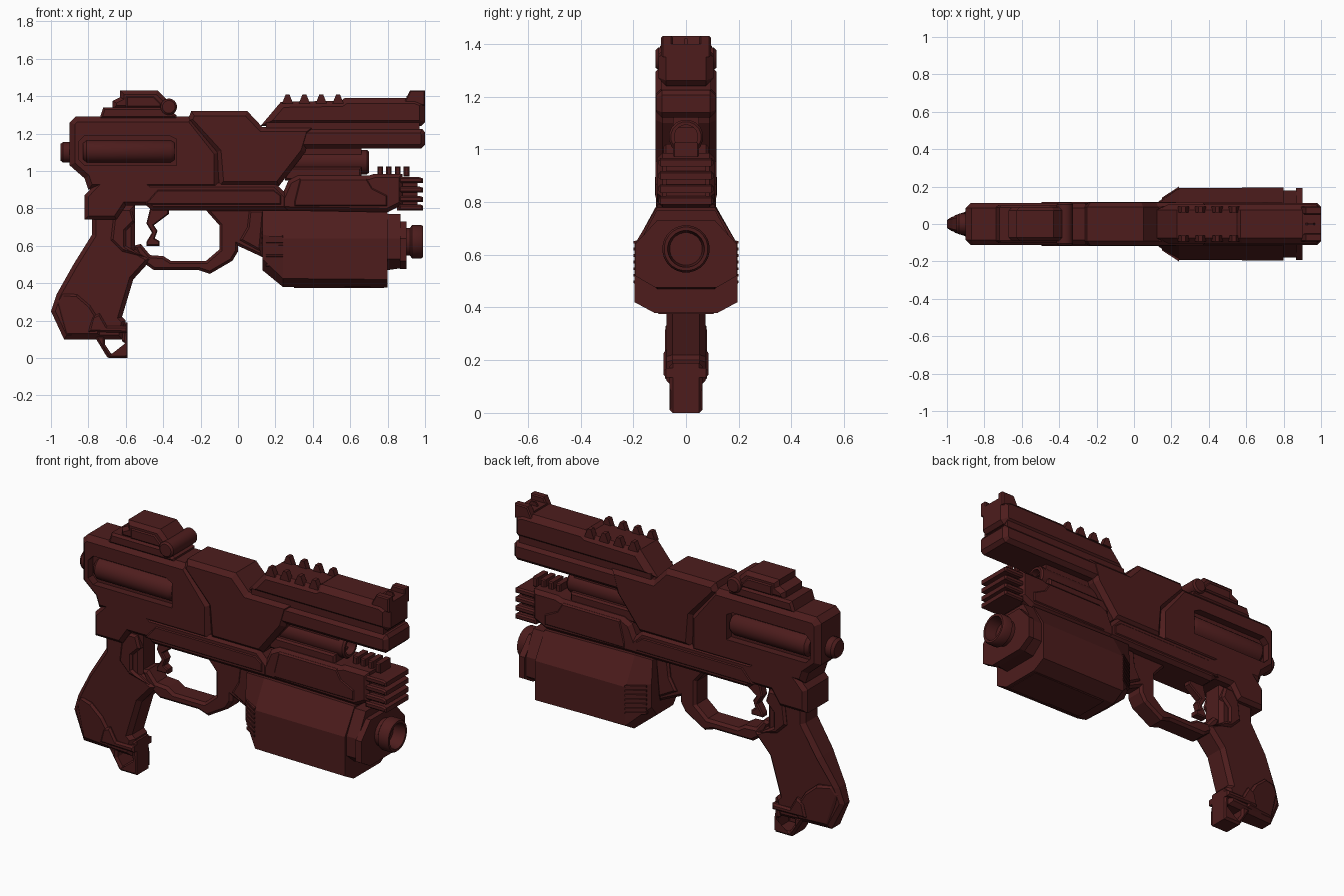
import bpy, bmesh, math
from mathutils import Vector

mat = bpy.data.materials.new("dark_red")
mat.diffuse_color = (0.075, 0.012, 0.012, 1)


def finish(name, bm):
    bmesh.ops.recalc_face_normals(bm, faces=bm.faces)
    me = bpy.data.meshes.new(name)
    bm.to_mesh(me)
    bm.free()
    ob = bpy.data.objects.new(name, me)
    me.materials.append(mat)
    bpy.context.collection.objects.link(ob)
    return ob


def prism(name, pts, hw, ch=0.0, y=0.0, shape=None):
    """Side profile (x, z) extruded to +-hw around y, rims chamfered by ch."""
    bm = bmesh.new()
    a = [bm.verts.new((p[0], y - hw, p[1])) for p in pts]
    b = [bm.verts.new((p[0], y + hw, p[1])) for p in pts]
    caps = [bm.faces.new(a), bm.faces.new(b[::-1])]
    n = len(pts)
    for i in range(n):
        bm.faces.new((a[i], b[i], b[(i + 1) % n], a[(i + 1) % n]))
    bmesh.ops.recalc_face_normals(bm, faces=bm.faces)
    if ch:
        rim = list({e for f in caps for e in f.edges})
        bmesh.ops.bevel(bm, geom=rim, offset=ch, segments=1, affect='EDGES', clamp_overlap=True)
    if shape:
        for v in bm.verts:
            v.co.y *= shape(v.co)
    return finish(name, bm)


def box(name, x0, x1, z0, z1, hw, ch=0.0, y=0.0):
    return prism(name, [(x0, z0), (x1, z0), (x1, z1), (x0, z1)], hw, ch, y)


def loft(name, rings):
    bm = bmesh.new()
    vs = [[bm.verts.new(p) for p in r] for r in rings]
    n = len(rings[0])
    for r, s in zip(vs, vs[1:]):
        for i in range(n):
            bm.faces.new((r[i], r[(i + 1) % n], s[(i + 1) % n], s[i]))
    bm.faces.new(vs[0])
    bm.faces.new(vs[-1][::-1])
    return finish(name, bm)


def lathe(name, prof, c, axis='X', segs=24):
    """Profile of (distance along axis, radius) turned round the axis through c."""
    rings = []
    for d, r in prof:
        ring = []
        for i in range(segs):
            t = 2 * math.pi * (i + 0.5) / segs
            u, v = r * math.cos(t), r * math.sin(t)
            ring.append(Vector(c) + Vector((d, u, v) if axis == 'X' else (u, d, v)))
        rings.append(ring)
    ob = loft(name, rings)
    bpy.ops.object.select_all(action='DESELECT')
    ob.select_set(True)
    bpy.context.view_layer.objects.active = ob
    bpy.ops.object.shade_smooth_by_angle(angle=math.radians(35))
    return ob


# Rear receiver with a recess on each side holding a tube
rear = prism("rear_receiver", [(-.9, 1.03), (-.82, .96), (-.8, .9), (-.1, .9), (-.1, 1.1), (-.25, 1.29),
                               (-.87, 1.29), (-.9, 1.26)], .113, .028)
for s, side in ((-1, "right"), (1, "left")):
    cut = prism("recess_cutter_" + side, [(-.85, 1.06), (-.82, 1.03), (-.33, 1.03), (-.33, 1.17), (-.37, 1.19),
                                          (-.82, 1.19), (-.85, 1.16)], .05, 0, s * .12)
    cut.hide_render = True
    cut.hide_viewport = True
    m = rear.modifiers.new("recess", 'BOOLEAN')
    m.object = cut
    m.solver = 'EXACT'
    lathe("side_tube_" + side, [(-.83, .045), (-.81, .062), (-.36, .062), (-.34, .05)], (0, s * .052, 1.105))
lathe("rear_knob", [(-.95, .045), (-.935, .056), (-.88, .056)], (0, 0, 1.1), segs=16)

# Middle receiver
prism("middle_receiver", [(-.27, 1.27), (-.25, 1.32), (.05, 1.32), (.13, 1.235), (.4, 1.235), (.36, 1.1),
                          (.22, .92), (-.1, .92), (-.115, 1.1)], .115, .025)

# Upper barrel with front sight, lower barrel
prism("upper_barrel", [(.12, 1.24), (.23, 1.37), (.55, 1.375), (.57, 1.39), (.95, 1.39), (1, 1.37), (1, 1.26),
                       (.98, 1.24)], .105, .03)
prism("lower_barrel", [(.2, 1.225), (.985, 1.225), (1, 1.205), (1, 1.14), (.98, 1.12), (.25, 1.12)], .113, .022)
box("barrel_joint", .15, .97, 1.2, 1.26, .095)
for s, side in ((-1, "right"), (1, "left")):
    prism("front_sight_" + side, [(.89, 1.37), (.92, 1.43), (1, 1.43), (1, 1.35), (.89, 1.35)], .022, .006, s * .072)
    for i in range(4):
        x = .235 + i * .09
        prism(f"sight_tooth_{side}_{i}", [(x, 1.36), (x + .02, 1.41), (x + .04, 1.41), (x + .06, 1.36)],
              .016, 0, s * .078)
prism("sight_blade", [(.9, 1.37), (.93, 1.42), (.96, 1.42), (.98, 1.37)], .005)
box("sight_base", .9, 1, 1.36, 1.4, .06)

# Gas rod under the barrel
lathe("gas_rod", [(.2, .066), (.69, .066), (.7, .058), (.7, .045), (.62, .045)], (0, 0, 1.047), segs=16)
box("gas_rod_base", .25, .66, .95, 1.02, .085, .01)
box("gas_rod_hanger", .3, .66, 1.08, 1.13, .05)

# Fore rail with cooling fins and top teeth
prism("fore_rail", [(.2, .79), (.27, .95), (.32, .975), (.7, .975), (.73, .985), (.88, .985), (.88, .82),
                    (.8, .78)], .11, .02)
prism("fore_rail_panel", [(.3, .84), (.33, .96), (.69, .96), (.72, .91), (.8, .87), (.8, .81), (.3, .81)], .115, .008)
box("fin_core", .85, .96, .79, .96, .075)
for i, z in enumerate((.79, .835, .885, .935)):
    prism(f"cooling_fin_{i}", [(.86, z), (.99, z), (.99, z + .025), (.97, z + .032), (.86, z + .032)], .105, .008)
for i in range(4):
    box(f"rail_tooth_{i}", .745 + i * .047, .775 + i * .047, .97, 1.025, .05, .006)

# Long lower frame
prism("lower_frame", [(-.82, .74), (-.82, .87), (-.72, .975), (-.52, .975), (-.465, .935), (.2, .935), (.265, .87),
                      (.265, .79), (-.46, .79), (-.49, .815), (-.6, .815), (-.65, .74)], .113, .02)
prism("frame_band", [(-.5, .82), (-.43, .9), (.19, .9), (.23, .87), (.23, .82)], .118, .006)

# Grip: the rear of the swell narrows
def grip_taper(co):
    return 1 - .6 * min(1, max(0, (-.86 - co.x) / .14))

prism("grip", [(-.78, .76), (-.78, .66), (-.88, .5), (-.97, .34), (-1, .25), (-.93, .1), (-.62, .1), (-.6, .2),
               (-.62, .22), (-.56, .42), (-.46, .53), (-.55, .58), (-.55, .82), (-.7, .82)], .074, .022,
      shape=grip_taper)
prism("grip_upper_plate", [(-.66, .8), (-.57, .8), (-.55, .73), (-.6, .68), (-.6, .6), (-.5, .54), (-.62, .57),
                           (-.68, .63)], .088, .012)
prism("grip_swell_panel", [(-.97, .3), (-.94, .345), (-.86, .34), (-.79, .28), (-.74, .2), (-.74, .12), (-.92, .12)],
      .08, .012, shape=grip_taper)
prism("grip_base_band", [(-.8, .14), (-.78, .22), (-.74, .24), (-.7, .17), (-.59, .17), (-.59, .135)], .085, .01)
# Lanyard loop
prism("lanyard_loop", [(-.77, .12), (-.7, .005), (-.69, 0), (-.59, 0), (-.59, .19), (-.62, .19), (-.62, .09),
                       (-.605, .08), (-.605, .025), (-.68, .025), (-.71, .07), (-.71, .12)], .062, .012)

# Trigger guard and trigger
prism("trigger_guard", [(-.56, .6), (-.52, .52), (-.45, .47), (-.21, .47), (-.15, .45), (-.03, .52), (0, .57),
                        (0, .6), (.13, .54), (.16, .8), (-.18, .8), (-.1, .71), (-.1, .58), (-.17, .52),
                        (-.36, .52), (-.4, .545), (-.47, .55), (-.52, .61)], .06, .014)
prism("guard_front_panel", [(.01, .63), (.12, .57), (.14, .79), (.06, .79), (.05, .7)], .075, .01)
prism("trigger", [(-.47, .8), (-.49, .72), (-.46, .67), (-.49, .62), (-.49, .6), (-.42, .6), (-.42, .625), (-.445, .64),
                  (-.43, .68), (-.45, .71), (-.37, .77), (-.37, .8)], .025, .006)


# Big lower pod: eight-sided section that flares from the rear
def pod_ring(x, hw, top, low, waist=.64, sill=.42):
    half = [(.11 * min(1, hw / .12), top), (hw, waist), (hw, sill), (.6 * hw, low)]
    return [(x, y, z) for y, z in half] + [(x, -y, z) for y, z in half[::-1]]

loft("pod_body", [pod_ring(.13, .12, .79, .47, .66, .53), pod_ring(.24, .192, .79, .38, .64, .425),
                  pod_ring(.8, .195, .78, .378, .64, .42)])
loft("pod_neck", [pod_ring(.8, .18, .77, .47, .64, .53), pod_ring(.87, .18, .77, .48, .64, .53)])
loft("pod_front_plate", [pod_ring(.865, .193, .73, .475, .64, .52), pod_ring(.9, .193, .73, .475, .64, .52)])
lathe("muzzle", [(.88, .075), (.92, .075), (.93, .09), (.98, .09), (.99, .083), (.99, .07), (.92, .062)],
      (0, 0, .622), segs=24)
prism("pod_belly_panel", [(.3, .4), (.5, .4), (.54, .44), (.66, .44), (.7, .4), (.78, .4), (.78, .375), (.3, .375)],
      .11, .006)
for s, side in ((-1, "right"), (1, "left")):
    # Louvres lie on the flared rear faces
    for i in range(7):
        z = .49 + i * .025
        loft(f"louvre_{side}_{i}", [[(x, s * (y0 + o), z + h) for o, h in ((-.01, 0), (.008, .002), (.008, .012),
             (-.01, .014))] for x, y0 in ((.15, .133), (.24, .192))])

# Rear sight housing with a cross pin
prism("sight_housing_base", [(-.74, 1.28), (-.72, 1.34), (-.4, 1.34), (-.33, 1.3), (-.33, 1.28)], .1, .012)
prism("sight_housing", [(-.67, 1.33), (-.67, 1.375), (-.63, 1.395), (-.63, 1.43), (-.43, 1.43), (-.37, 1.37),
                        (-.37, 1.33)], .092, .02)
prism("sight_housing_side", [(-.6, 1.34), (-.6, 1.4), (-.45, 1.4), (-.41, 1.36), (-.41, 1.34)], .098, .008)
lathe("sight_pin", [(-.115, .034), (-.105, .044), (.105, .044), (.115, .034)], (-.37, 0, 1.343), 'Y', 20)
